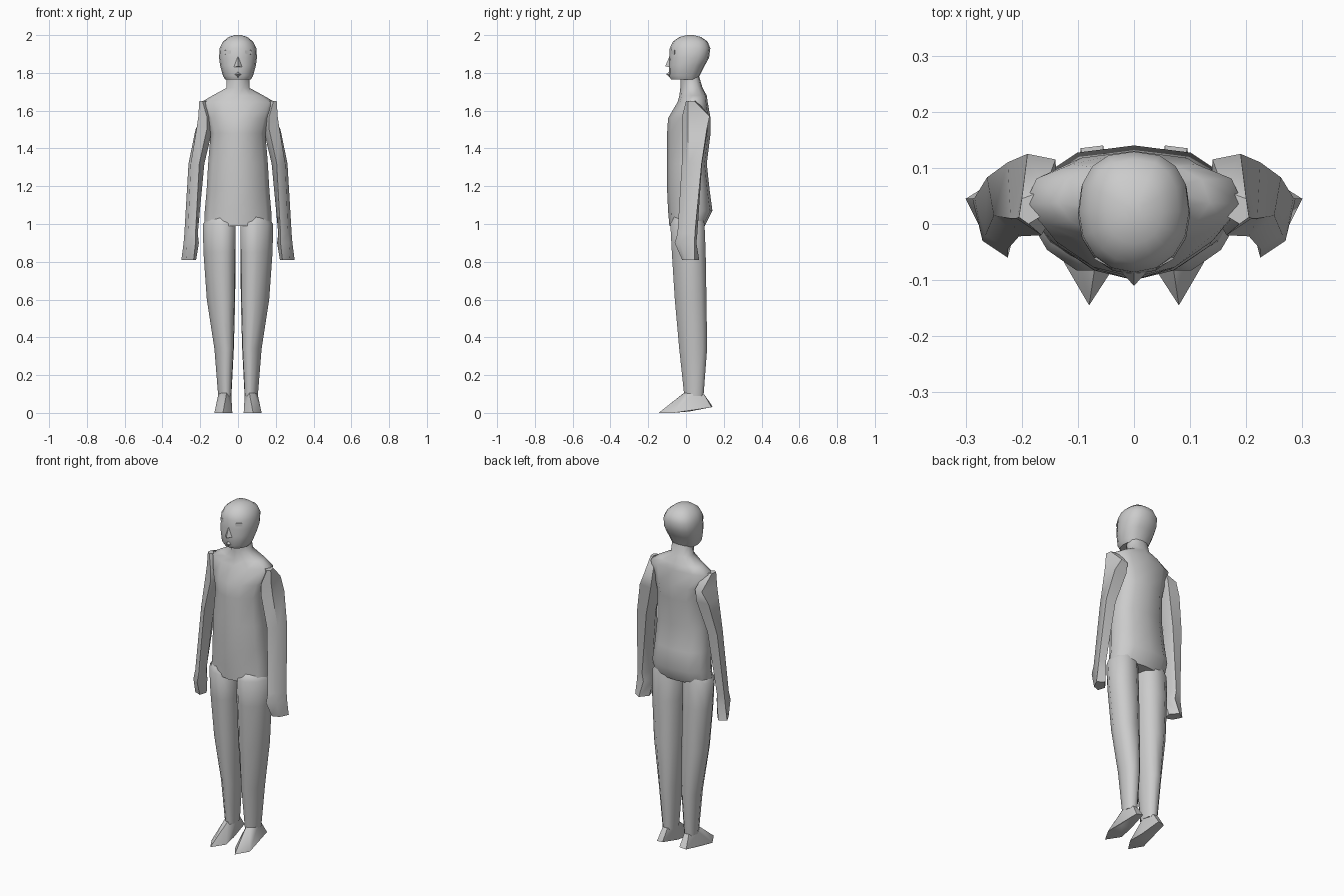
import bpy, bmesh, math

grey = bpy.data.materials.new("plain grey")
grey.diffuse_color = (0.6, 0.6, 0.6, 1)


def finish(name, bm, mirror=False, angle=50):
    """Turn a bmesh into a shaded object, optionally mirrored across x."""
    bmesh.ops.recalc_face_normals(bm, faces=bm.faces)
    me = bpy.data.meshes.new(name)
    bm.to_mesh(me)
    bm.free()
    me.materials.append(grey)
    ob = bpy.data.objects.new(name, me)
    bpy.context.collection.objects.link(ob)
    if mirror:
        m = ob.modifiers.new("mirror", 'MIRROR')
        m.use_mirror_merge = False
    bpy.ops.object.select_all(action='DESELECT')
    ob.select_set(True)
    bpy.context.view_layer.objects.active = ob
    bpy.ops.object.shade_smooth_by_angle(angle=math.radians(angle))
    return ob


def skin(name, rings, mirror=False, angle=50):
    """Join stacked rings of points with quads and cap both ends."""
    bm = bmesh.new()
    loops = [[bm.verts.new(p) for p in ring] for ring in rings]
    n = len(loops[0])
    for lo, hi in zip(loops, loops[1:]):
        for i in range(n):
            j = (i + 1) % n
            bm.faces.new((lo[i], lo[j], hi[j], hi[i]))
    bm.faces.new(loops[0])
    bm.faces.new(loops[-1])
    return finish(name, bm, mirror, angle)


def section(row, sides, front, back, skew=0):
    """Rounded section (z, x0, x1, y_front, y_back); power shapes front/back."""
    z, x0, x1, yf, yb = row
    pts = []
    for i in range(sides):
        a = 2 * math.pi * i / sides
        c, s = math.cos(a), math.sin(a)
        p = front if s < -1e-6 else back
        px = math.copysign(abs(c) ** p, c) + skew * min(s, 0)
        py = math.copysign(abs(s) ** p, s) if abs(s) > 1e-6 else 0
        pts.append(((x0 + x1) / 2 + px * (x1 - x0) / 2,
                    (yf + yb) / 2 + py * (yb - yf) / 2, z))
    return pts


def hull(name, points, mirror=False, angle=50):
    bm = bmesh.new()
    for p in points:
        bm.verts.new(p)
    out = bmesh.ops.convex_hull(bm, input=bm.verts)
    loose = [g for g in out["geom_interior"] if isinstance(g, bmesh.types.BMVert)]
    if loose:
        bmesh.ops.delete(bm, geom=loose, context='VERTS')
    return finish(name, bm, mirror, angle)


def centred(rows):
    return [(z, -r, r, f, b) for z, r, f, b in rows]


# torso, from hips to neck
torso = centred([
    (0.99, 0.178, -0.088, 0.10), (1.07, 0.176, -0.095, 0.14),
    (1.18, 0.166, -0.10, 0.125), (1.32, 0.158, -0.10, 0.11),
    (1.48, 0.145, -0.10, 0.13), (1.56, 0.165, -0.095, 0.13),
    (1.645, 0.195, -0.045, 0.115), (1.68, 0.135, -0.035, 0.11),
    (1.72, 0.062, -0.03, 0.088), (1.78, 0.062, -0.03, 0.07)])
skin("torso", [section(r, 12, 1.2, 0.8) for r in torso], angle=60)

# head
head = centred([
    (1.765, 0.068, -0.08, 0.065), (1.785, 0.08, -0.09, 0.072),
    (1.84, 0.095, -0.09, 0.10), (1.88, 0.10, -0.088, 0.122),
    (1.93, 0.098, -0.086, 0.129), (1.965, 0.08, -0.07, 0.115),
    (1.99, 0.05, -0.035, 0.08), (2.0, 0.015, 0.005, 0.04)])
skin("head", [section(r, 16, 0.95, 0.8) for r in head])

# face details
hull("nose", [(-0.03, -0.078, 1.83), (0.03, -0.078, 1.83),
              (0, -0.11, 1.834), (0, -0.083, 1.90)])
hull("lips", [(-0.025, -0.078, 1.79), (0.025, -0.078, 1.79), (0, -0.105, 1.793),
              (0, -0.085, 1.81), (0, -0.085, 1.775)])
hull("eye", [(0.038, -0.08, 1.918), (0.072, -0.062, 1.918),
             (0.038, -0.08, 1.9), (0.072, -0.062, 1.9),
             (0.054, -0.05, 1.926), (0.054, -0.05, 1.892)], mirror=True)

# arms with fists: front, outer, outer back, inner back and inner corners
arm = [
    (0.81, (0.235, -0.02), (0.275, -0.005), (0.30, 0.045), (0.26, 0.07), (0.222, 0.025)),
    (0.90, (0.225, -0.06), (0.27, -0.03), (0.288, 0.045), (0.24, 0.055), (0.207, 0.01)),
    (0.95, (0.225, -0.045), (0.265, -0.02), (0.284, 0.047), (0.245, 0.06), (0.213, 0.01)),
    (1.32, (0.205, -0.022), (0.25, 0.015), (0.262, 0.083), (0.20, 0.085), (0.178, 0.03)),
    (1.50, (0.165, -0.02), (0.22, 0.01), (0.225, 0.11), (0.15, 0.115), (0.135, 0.03)),
    (1.57, (0.165, -0.02), (0.21, 0.01), (0.19, 0.125), (0.14, 0.115), (0.135, 0.03)),
    (1.65, (0.188, 0.0), (0.205, 0.012), (0.20, 0.045), (0.16, 0.06), (0.155, 0.02))]
skin("arm", [[(x, y, z) for x, y in pts] for z, *pts in arm], mirror=True)

# legs
leg = [
    (0.09, 0.035, 0.105, -0.012, 0.095), (0.34, 0.022, 0.125, -0.04, 0.115),
    (0.60, 0.015, 0.165, -0.064, 0.112), (0.85, 0.013, 0.183, -0.08, 0.108),
    (1.00, 0.012, 0.186, -0.088, 0.102), (1.05, 0.03, 0.15, -0.06, 0.09)]
skin("leg", [section(r, 10, 1.1, 0.85, 0.25) for r in leg], mirror=True, angle=60)

# pointed shoes
hull("shoe", [(0.08, -0.145, 0.0), (0.125, -0.068, 0.0), (0.03, -0.068, 0.0),
              (0.105, 0.02, 0.008), (0.04, 0.02, 0.008),
              (0.095, 0.135, 0.03), (0.055, 0.14, 0.035),
              (0.06, -0.012, 0.105), (0.085, -0.01, 0.105),
              (0.036, 0.035, 0.10), (0.104, 0.035, 0.10),
              (0.055, 0.095, 0.10), (0.085, 0.095, 0.10)], mirror=True)
